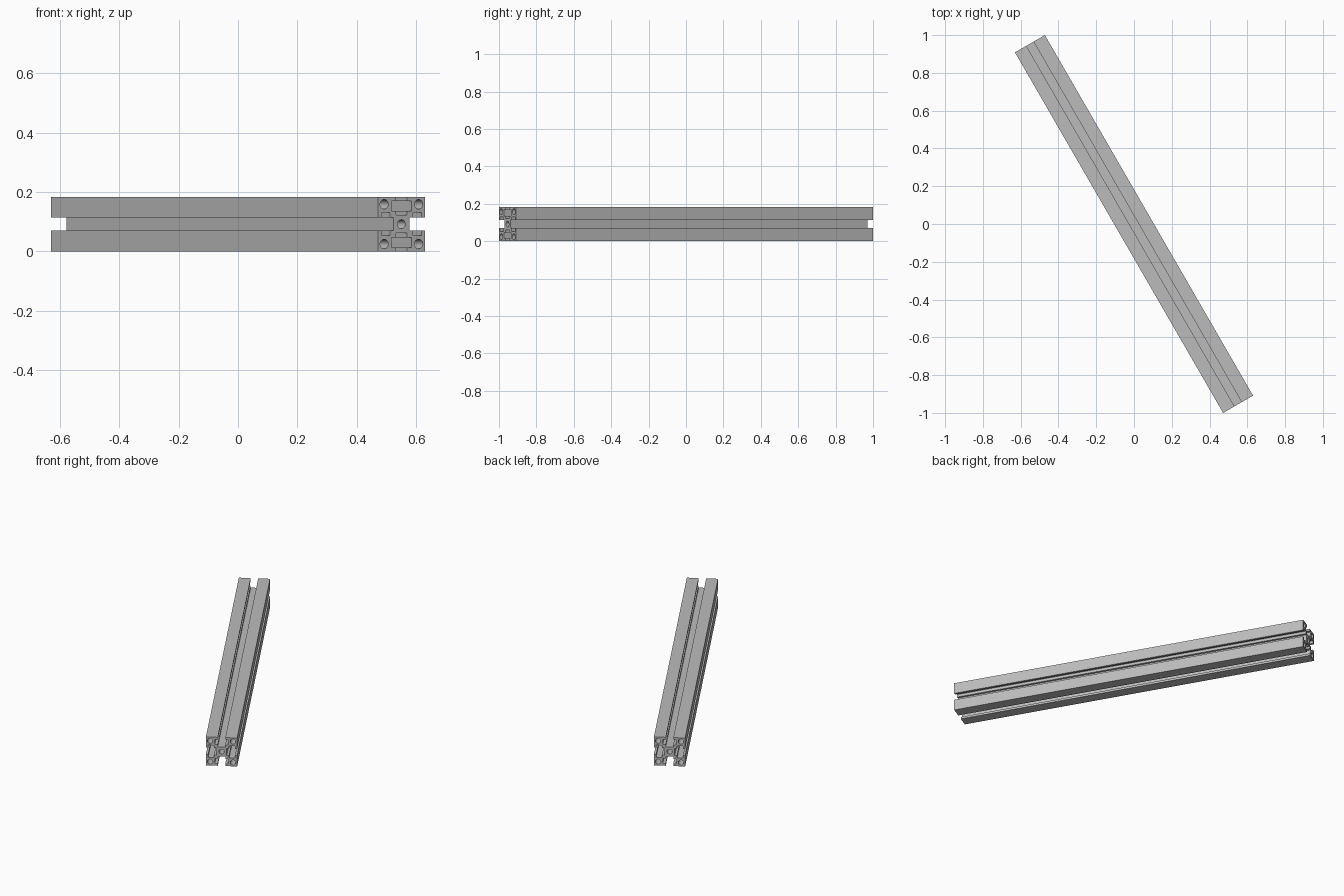
import bpy, bmesh, math
from mathutils import Matrix

cube = bpy.data.objects.get("Cube")
if cube:
    bpy.data.objects.remove(cube, do_unlink=True)

HALF = 0.0915                              # half the width of the square section
LENGTH = 2.204
OPENING, POCKET = 0.022, 0.039             # half widths of the slot
LIP, SHOULDER, FLOOR = 0.0135, 0.047, 0.061  # slot depths

# Single metal colour
metal = bpy.data.materials.new("brushed grey metal")
metal.use_nodes = True
grey = (0.5, 0.5, 0.5, 1)
metal.diffuse_color = grey
metal.node_tree.nodes["Principled BSDF"].inputs["Base Color"].default_value = grey


def outline():
    """Square section with one T-slot in each of its four sides."""
    half_slot = [(OPENING, HALF), (OPENING, HALF - LIP), (POCKET, HALF - LIP),
                 (POCKET, HALF - SHOULDER), (OPENING, HALF - SHOULDER),
                 (OPENING, HALF - FLOOR)]
    side = [(HALF, HALF)] + half_slot + [(-x, y) for x, y in reversed(half_slot)]
    points = []
    for _ in range(4):
        points += side
        side = [(-y, x) for x, y in side]
    return points


def circle(cx, cy, radius, count=32):
    angles = [2 * math.pi * i / count for i in range(count)]
    return [(cx + radius * math.cos(a), cy + radius * math.sin(a)) for a in angles]


def add_loop(curve, points):
    spline = curve.splines.new('POLY')
    spline.points.add(len(points) - 1)
    for p, (x, y) in zip(spline.points, points):
        p.co = (x, y, 0, 1)
    spline.use_cyclic_u = True


# Section: outline, core bore and four corner bores
section = bpy.data.curves.new("section", 'CURVE')
section.dimensions = '2D'
section.fill_mode = 'BOTH'
section.extrude = LENGTH / 2
add_loop(section, outline())
add_loop(section, circle(0, 0, 0.015))
for sx in (-1, 1):
    for sy in (-1, 1):
        add_loop(section, circle(sx * 0.067, sy * 0.067, 0.016))

# Convert the extruded section to a mesh, then lay it down at an angle
helper = bpy.data.objects.new("section_helper", section)
bpy.context.collection.objects.link(helper)
graph = bpy.context.evaluated_depsgraph_get()
mesh = bpy.data.meshes.new_from_object(helper.evaluated_get(graph))
bpy.data.objects.remove(helper, do_unlink=True)

bm = bmesh.new()
bm.from_mesh(mesh)
bmesh.ops.remove_doubles(bm, verts=bm.verts, dist=0.0001)
bmesh.ops.recalc_face_normals(bm, faces=bm.faces)
lay = (Matrix.Translation((0, 0, HALF)) @ Matrix.Rotation(math.radians(30), 4, 'Z')
       @ Matrix.Rotation(math.radians(90), 4, 'X'))
bmesh.ops.transform(bm, matrix=lay, verts=bm.verts)
bm.to_mesh(mesh)
bm.free()

mesh.name = "slotted_beam"
mesh.materials.clear()
mesh.materials.append(metal)
beam = bpy.data.objects.new("slotted_beam", mesh)
bpy.context.collection.objects.link(beam)

# Smooth bores, sharp slot edges
bpy.ops.object.select_all(action='DESELECT')
beam.select_set(True)
bpy.context.view_layer.objects.active = beam
bpy.ops.object.shade_smooth_by_angle(angle=math.radians(30))
